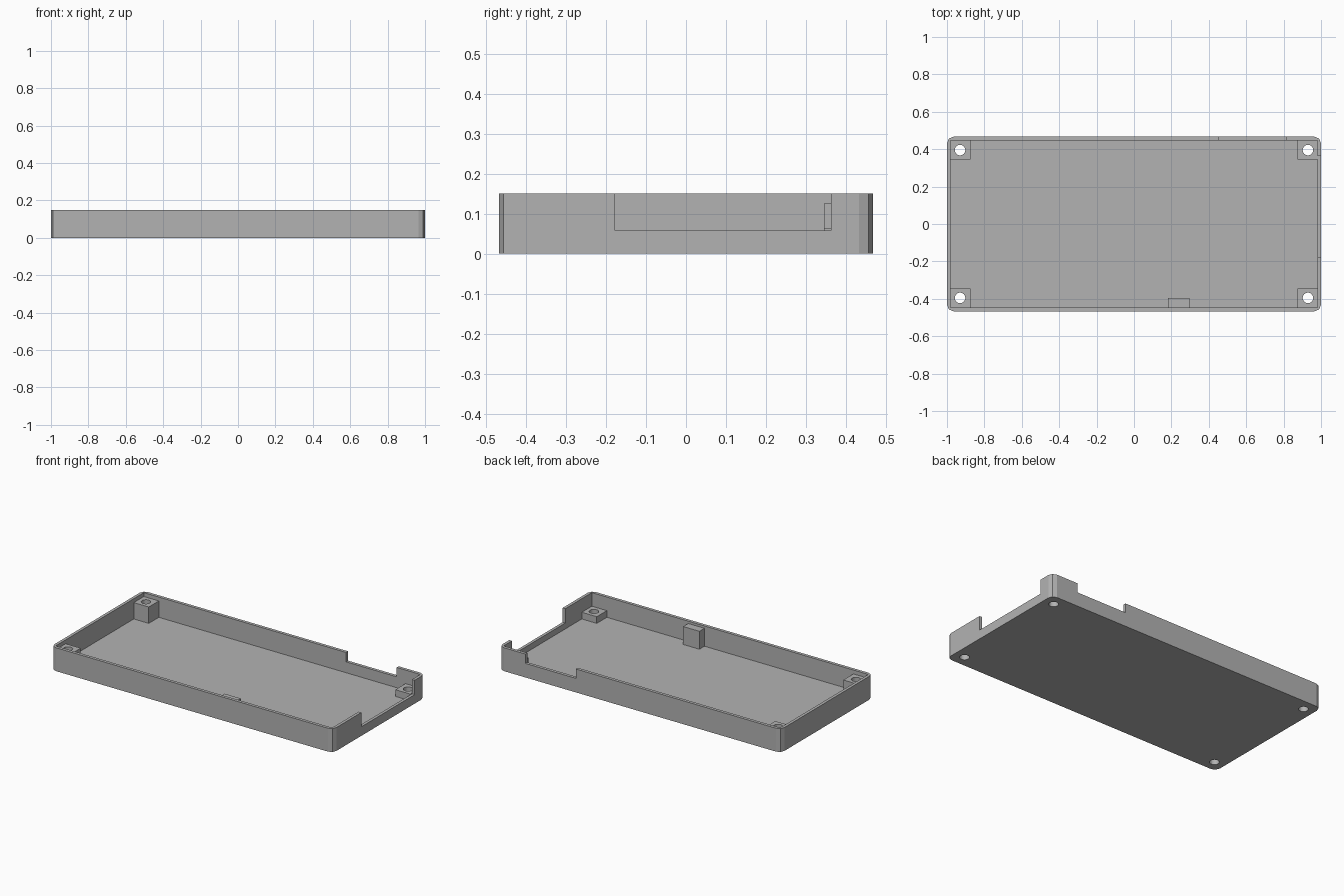
import bpy, bmesh
from mathutils import Vector

default = bpy.data.objects.get("Cube")
if default:
    bpy.data.objects.remove(default, do_unlink=True)

grey = bpy.data.materials.new("plain grey")
grey.use_nodes = True
COLOUR = (0.45, 0.45, 0.45, 1)
grey.diffuse_color = COLOUR
grey.node_tree.nodes["Principled BSDF"].inputs["Base Color"].default_value = COLOUR

X, Y, H = 1.0, 0.467, 0.15        # outer half length, half width, height
IX, IY, FLOOR = 0.981, 0.447, 0.02  # inner half sizes and floor thickness


def finish(name, bm):
    mesh = bpy.data.meshes.new(name)
    bm.to_mesh(mesh)
    bm.free()
    mesh.materials.append(grey)
    obj = bpy.data.objects.new(name, mesh)
    bpy.context.collection.objects.link(obj)
    return obj


def box(name, x, y, z, radius=0):
    """Box between pairs of limits, with optional rounded upright edges."""
    bm = bmesh.new()
    bmesh.ops.create_cube(bm, size=1)
    for v in bm.verts:
        v.co = Vector([(a + b) / 2 + c * (b - a) for c, (a, b) in zip(v.co, (x, y, z))])
    if radius:
        upright = [e for e in bm.edges if abs(e.verts[0].co.z - e.verts[1].co.z) > 0.01]
        bmesh.ops.bevel(bm, geom=upright, offset=radius, segments=2,
                        profile=0.5, affect='EDGES')
    return finish(name, bm)


def cylinder(name, x, y, radius):
    bm = bmesh.new()
    bmesh.ops.create_cone(bm, cap_ends=True, segments=32, radius1=radius,
                          radius2=radius, depth=1)
    bmesh.ops.translate(bm, verts=bm.verts, vec=(x, y, 0))
    return finish(name, bm)


def cut(target, cutter):
    cutter.hide_render = True
    mod = target.modifiers.new("cut", 'BOOLEAN')
    mod.operation = 'DIFFERENCE'
    mod.solver = 'EXACT'
    mod.object = cutter
    with bpy.context.temp_override(object=target, active_object=target):
        bpy.ops.object.modifier_apply(modifier=mod.name)


def discard(obj):
    bpy.data.objects.remove(obj, do_unlink=True)


# Open tray with rounded outer corners, cavity, end notch and back notch
tray = box("tray", (-X, X), (-Y, Y), (0, H), radius=0.035)
for cutter in (
    box("cavity_cutter", (-IX, IX), (-IY, IY), (FLOOR, 1)),
    box("end_notch_cutter", (0.9, 1.2), (-0.178, 0.363), (0.058, 1)),
    box("back_notch_cutter", (0.455, 0.813), (0.4, 0.6), (0.09, 1)),
):
    cut(tray, cutter)
    discard(cutter)

# Corner screw posts, taller at the -x end, with holes through the floor
for end, sx, top in (("left", 1, 0.063), ("right", -1, 0.125)):
    for side, sy in (("front", -1), ("back", 1)):
        post = box(f"{side}_{end}_screw_post", sorted((sx * 0.875, sx * IX)),
                   sorted((sy * 0.345, sy * IY)), (FLOOR, top))
        hole = cylinder("hole_cutter", sx * 0.93, sy * 0.395, 0.028)
        cut(tray, hole)
        cut(post, hole)
        discard(hole)

# Support block against the inside of the front wall
box("support_block", (0.182, 0.297), (-IY, -0.396), (FLOOR, 0.135))
